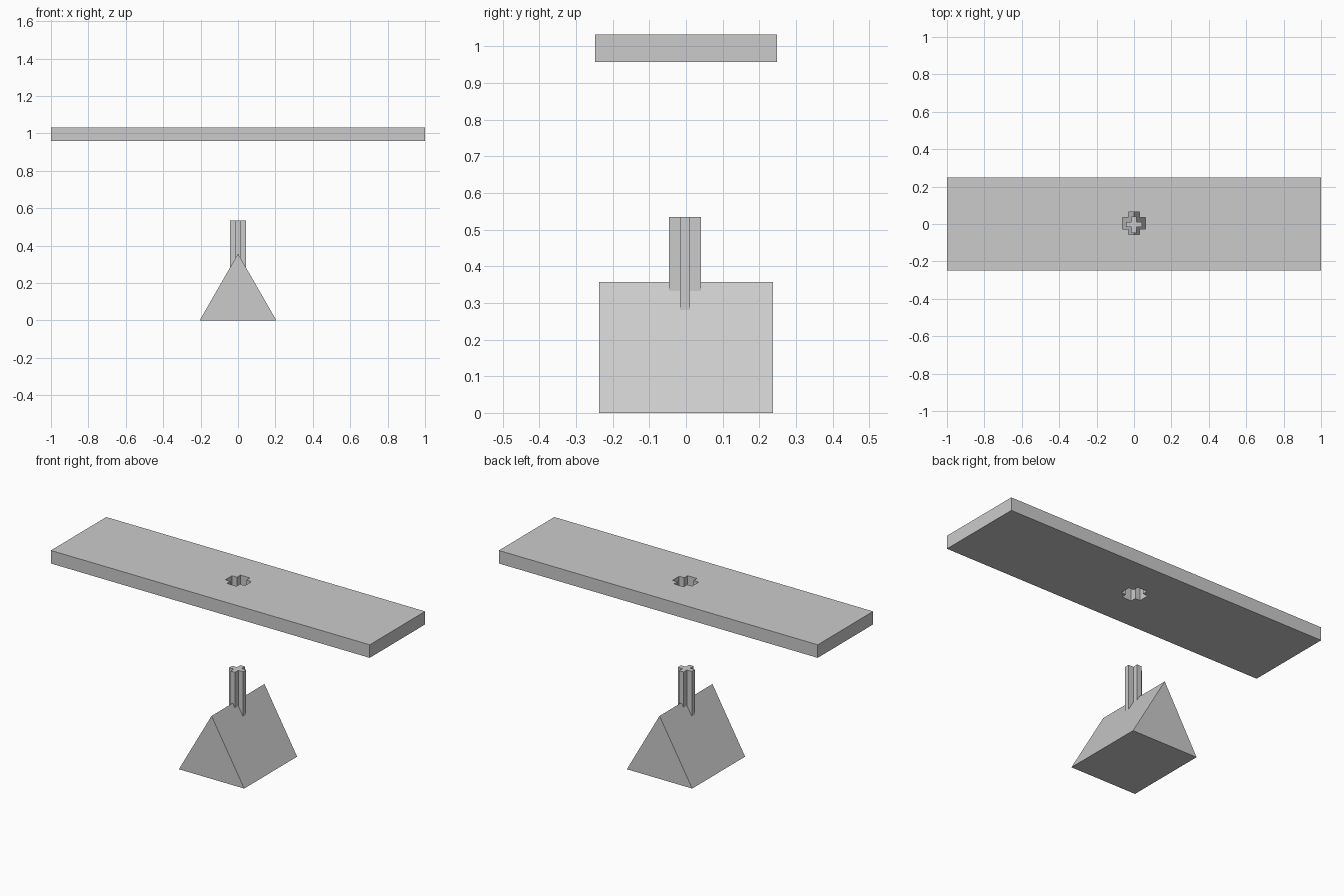
import bpy, bmesh
from mathutils import Vector

if "Cube" in bpy.data.objects:
    bpy.data.objects.remove(bpy.data.objects["Cube"])


def extrude(name, profile, direction):
    """Closed solid from a planar profile pushed along a direction."""
    bm = bmesh.new()
    face = bm.faces.new([bm.verts.new(p) for p in profile])
    new = bmesh.ops.extrude_face_region(bm, geom=[face], use_keep_orig=True)["geom"]
    moved = [v for v in new if isinstance(v, bmesh.types.BMVert)]
    bmesh.ops.translate(bm, verts=moved, vec=Vector(direction))
    bmesh.ops.recalc_face_normals(bm, faces=bm.faces)
    mesh = bpy.data.meshes.new(name)
    bm.to_mesh(mesh)
    bm.free()
    obj = bpy.data.objects.new(name, mesh)
    bpy.context.collection.objects.link(obj)
    return obj


def cross(name, reach, half, y, z0, z1):
    """Plus-shaped bar: arm reach and half arm width, turned through four quarters."""
    points = []
    corner = [(reach, -half), (reach, half), (half, half)]
    for _ in range(4):
        points += corner
        corner = [(-b, a) for a, b in corner]
    return extrude(name, [(a, b + y, z0) for a, b in points], (0, 0, z1 - z0))


# Triangular pivot block
extrude("pivot_block", [(-0.205, -0.237, 0), (0.205, -0.237, 0), (0, -0.237, 0.357)],
        (0, 0.474, 0))

# Cross-shaped peg rising from the ridge
cross("peg", 0.044, 0.014, -0.003, 0.25, 0.535)

# Raised plank with a matching cross-shaped socket
plank = extrude("plank", [(-1, -0.248, 0.958), (1, -0.248, 0.958),
                          (1, 0.248, 0.958), (-1, 0.248, 0.958)], (0, 0, 0.074))
cutter = cross("socket_cutter", 0.061, 0.03, 0.004, 0.9, 1.1)
cutter.hide_render = True
cutter.hide_viewport = True
cut = plank.modifiers.new("socket", "BOOLEAN")
cut.operation = "DIFFERENCE"
cut.solver = "EXACT"
cut.object = cutter
